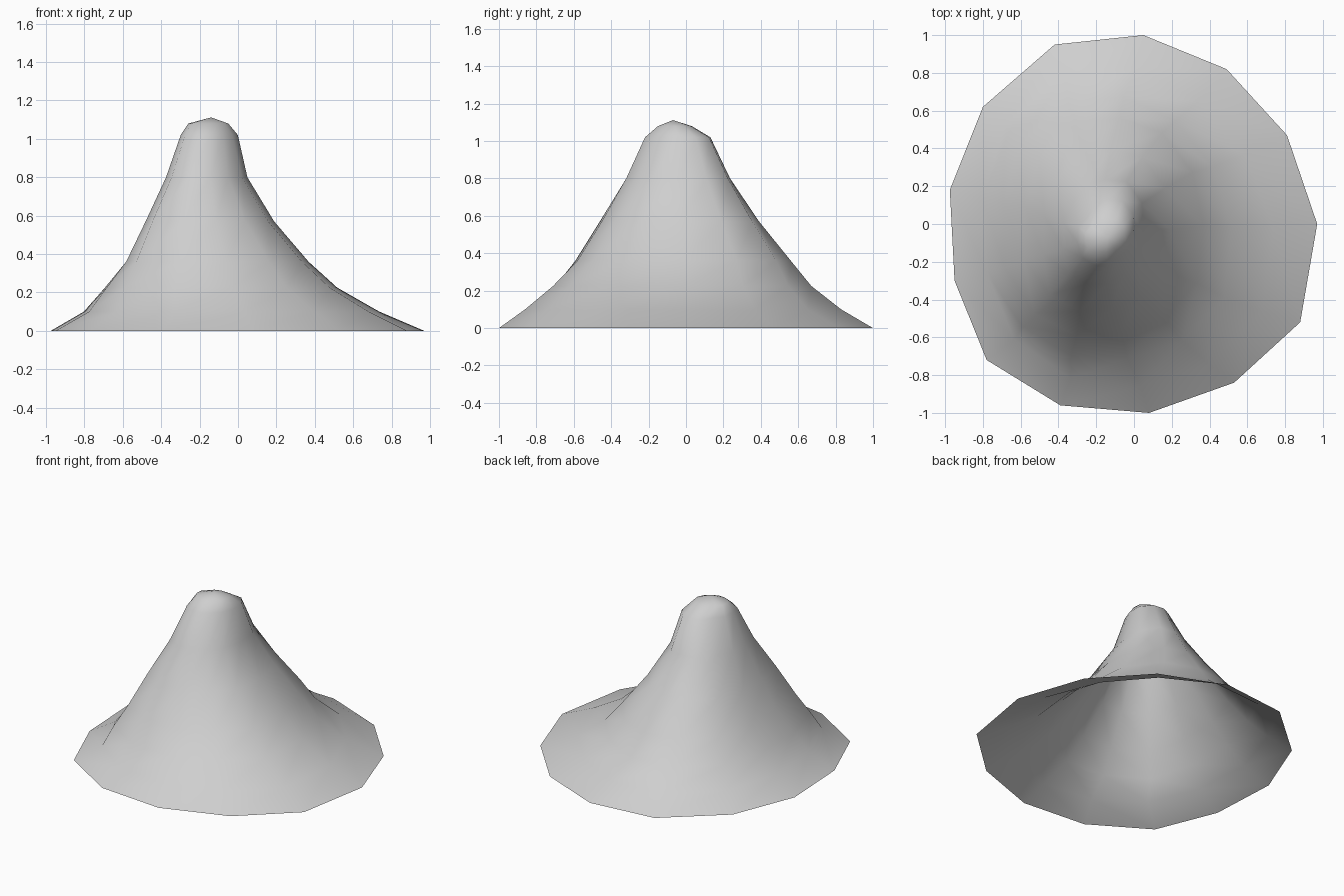
import bpy
import bmesh
from math import atan2, sin

cube = bpy.data.objects.get("Cube")
if cube:
    bpy.data.objects.remove(cube, do_unlink=True)

# Plain grey rock
rock = bpy.data.materials.new("grey_rock")
rock.use_nodes = True
grey = (0.62, 0.62, 0.62, 1)
rock.diffuse_color = grey
rock.node_tree.nodes["Principled BSDF"].inputs["Base Color"].default_value = grey

# Irregular thirteen-sided outline of the foot
outline = [(0.97, 0), (0.81, 0.47), (0.49, 0.82), (0.05, 1), (-0.42, 0.95),
           (-0.8, 0.62), (-0.975, 0.18), (-0.95, -0.3), (-0.78, -0.72),
           (-0.39, -0.96), (0.08, -1), (0.53, -0.84), (0.88, -0.52)]

# Height, west, east, south and north reach of each ring,
# then its swelling at the north-east, north-west, south-west and south-east
levels = [(0.1, -0.8, 0.74, -0.86, 0.83, -0.05, 0.03, -0.02, 0.03),
          (0.225, -0.69, 0.52, -0.71, 0.67, 0, 0.04, 0.05, 0.04),
          (0.36, -0.575, 0.37, -0.58, 0.56, 0.07, 0.03, 0.13, 0.03),
          (0.57, -0.475, 0.19, -0.45, 0.39, 0.15, 0, 0.14, 0),
          (0.8, -0.375, 0.05, -0.32, 0.235, 0.22, -0.1, 0.08, -0.06),
          (1.02, -0.3, 0, -0.22, 0.13, 0.22, -0.25, 0.05, -0.15),
          (1.08, -0.26, -0.05, -0.15, 0.03, 0.2, -0.2, 0.05, -0.15)]


def ring(bm, z, west, east, south, north, ne, nw, sw, se):
    verts = []
    for x, y in outline:
        if y > 0:
            corner = ne if x > 0 else nw
        else:
            corner = se if x > 0 else sw
        swell = 1 + corner * sin(2 * atan2(y, x)) ** 2
        px = (west + east) / 2 + x * swell * (east - west) / 1.95
        py = (south + north) / 2 + y * swell * (north - south) / 2
        verts.append(bm.verts.new((px, py, z)))
    return verts


# Open shell: foot, slope rings and a rounded summit
bm = bmesh.new()
rings = [[bm.verts.new((x, y, 0)) for x, y in outline]]
rings += [ring(bm, *level) for level in levels]
summit = bm.verts.new((-0.14, -0.07, 1.112))
count = len(outline)
for i in range(count):
    j = (i + 1) % count
    for low, high in zip(rings, rings[1:]):
        bm.faces.new((low[i], low[j], high[j], high[i]))
    bm.faces.new((rings[-1][i], rings[-1][j], summit))
for face in bm.faces:
    face.smooth = True

mesh = bpy.data.meshes.new("mountain")
bm.to_mesh(mesh)
bm.free()
mesh.materials.append(rock)
mountain = bpy.data.objects.new("mountain", mesh)
bpy.context.collection.objects.link(mountain)
